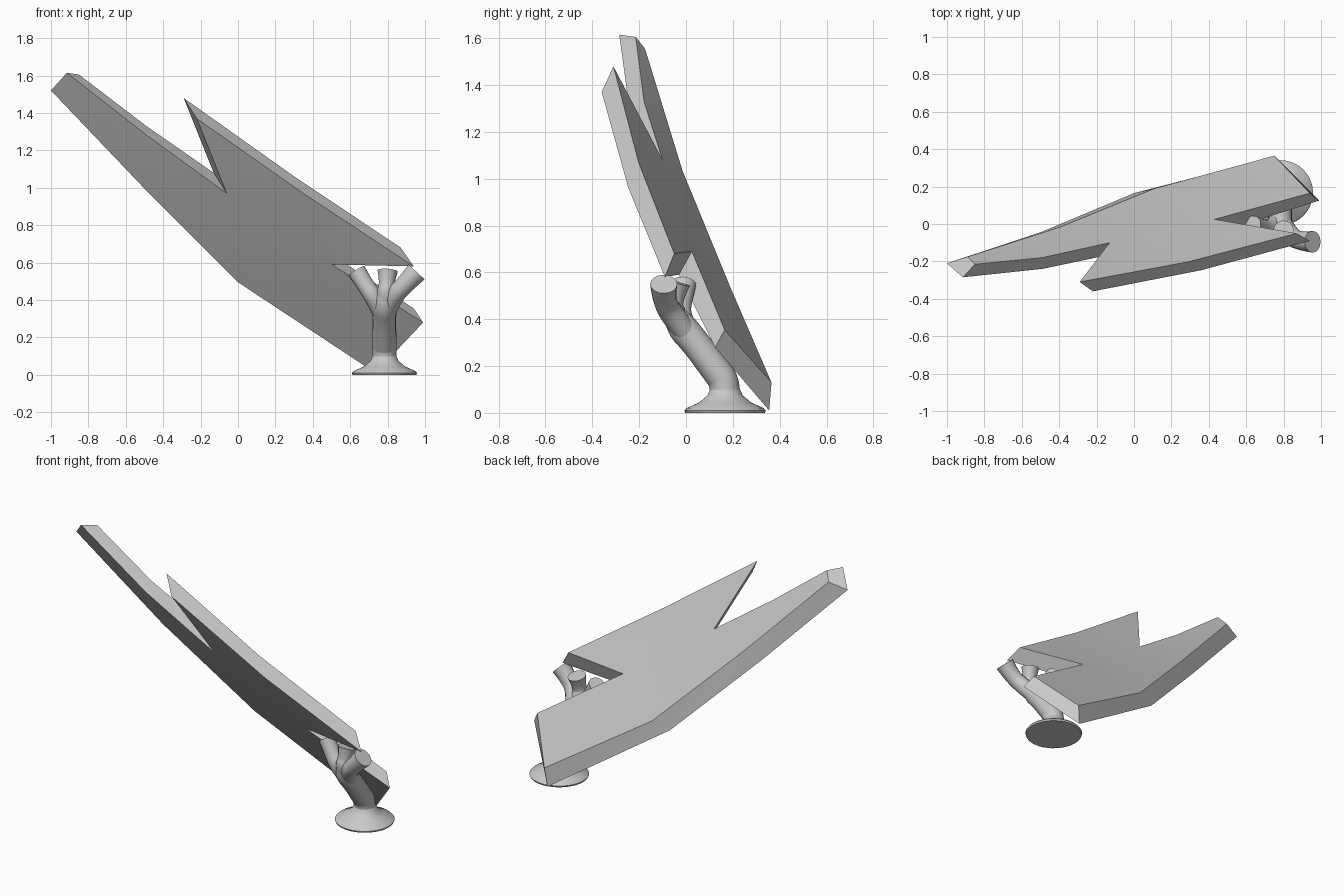
import bpy, bmesh, math
from mathutils import Vector

cube = bpy.data.objects.get("Cube")
if cube:
    bpy.data.objects.remove(cube, do_unlink=True)

grey = bpy.data.materials.new("plain_grey")
grey.use_nodes = True
grey.diffuse_color = (0.58, 0.58, 0.58, 1)
grey.node_tree.nodes["Principled BSDF"].inputs["Base Color"].default_value = (0.58, 0.58, 0.58, 1)


def finish(obj, angle):
    obj.data.materials.clear()
    obj.data.materials.append(grey)
    bpy.ops.object.select_all(action='DESELECT')
    obj.select_set(True)
    bpy.context.view_layer.objects.active = obj
    bpy.ops.object.shade_smooth_by_angle(angle=math.radians(angle))


def from_bmesh(name, bm, angle):
    bmesh.ops.recalc_face_normals(bm, faces=bm.faces[:])
    mesh = bpy.data.meshes.new(name)
    bm.to_mesh(mesh)
    bm.free()
    obj = bpy.data.objects.new(name, mesh)
    bpy.context.collection.objects.link(obj)
    finish(obj, angle)


# Notched board: each corner has a front and a back position
corners = {
    "wing_low": ((-1, -.21, 1.52), (-.89, -.175, 1.555)),
    "wing_high": ((-.915, -.285, 1.615), (-.85, -.215, 1.605)),
    "upper_notch": ((-.06, -.15, .97), (-.13, -.10, 1.08)),
    "peak": ((-.22, -.36, 1.37), (-.29, -.31, 1.48)),
    "right_high": ((.94, -.09, .58), (.87, -.05, .68)),
    "right_notch": ((.5, -.03, .59), (.43, .025, .69)),
    "right_low": ((.99, .125, .28), (.94, .165, .355)),
    "foot": ((.735, .355, .01), (.75, .365, .13)),
    "elbow": ((0, .165, .495), (.11, .19, .535)),
}
bow = Vector((0, -.022, -.012))
for name, a, b in (("top_mid", "peak", "right_high"),
                   ("wing_top_mid", "wing_high", "upper_notch"),
                   ("wing_low_mid", "wing_low", "elbow")):
    corners[name] = [(Vector(p) + Vector(q)) / 2 + bow for p, q in zip(corners[a], corners[b])]

outline = ["wing_low", "wing_high", "wing_top_mid", "upper_notch", "peak", "top_mid",
           "right_high", "right_notch", "right_low", "foot", "elbow", "wing_low_mid"]
panels = [("wing_low", "wing_high", "wing_top_mid", "wing_low_mid"),
          ("wing_low_mid", "wing_top_mid", "upper_notch", "elbow"),
          ("elbow", "upper_notch", "top_mid"), ("upper_notch", "peak", "top_mid"),
          ("elbow", "top_mid", "right_notch"), ("top_mid", "right_high", "right_notch"),
          ("elbow", "right_notch", "foot"), ("right_notch", "right_low", "foot")]
bm = bmesh.new()
verts = {n: [bm.verts.new(p) for p in corners[n]] for n in outline}
for panel in panels:
    for side in (0, 1):
        bm.faces.new([verts[n][side] for n in panel])
for a, b in zip(outline, outline[1:] + outline[:1]):
    bm.faces.new((verts[a][0], verts[b][0], verts[b][1], verts[a][1]))
from_bmesh("notched_board", bm, 28)

# Flared round base, turned from a profile
axis = Vector((.783, .167, 0))
profile = [(0, 0), (.17, 0), (.174, .01), (.165, .02), (.11, .045), (.075, .075), (.064, .1), (0, .1)]
bm = bmesh.new()
ring = [bm.verts.new(axis + Vector((r, 0, z))) for r, z in profile]
edges = [bm.edges.new(pair) for pair in zip(ring, ring[1:])]
bmesh.ops.spin(bm, geom=ring + edges, cent=axis, axis=(0, 0, 1), angle=math.tau, steps=40)
bmesh.ops.remove_doubles(bm, verts=bm.verts[:], dist=.0005)
from_bmesh("round_base", bm, 40)


# Stem and fingers: tapered tubes given as points with radii
def tube(name, points):
    curve = bpy.data.curves.new(name, 'CURVE')
    curve.dimensions = '3D'
    curve.bevel_depth = 1
    curve.bevel_resolution = 6
    curve.use_fill_caps = True
    spline = curve.splines.new('NURBS')
    spline.points.add(len(points) - 1)
    for point, (x, y, z, r) in zip(spline.points, points):
        point.co = (x, y, z, 1)
        point.radius = r
    spline.order_u = 3
    spline.use_endpoint_u = True
    spline.resolution_u = 8
    obj = bpy.data.objects.new(name, curve)
    bpy.context.collection.objects.link(obj)
    bpy.ops.object.select_all(action='DESELECT')
    obj.select_set(True)
    bpy.context.view_layer.objects.active = obj
    bpy.ops.object.convert(target='MESH')
    finish(bpy.context.view_layer.objects.active, 40)


tube("stem", [(.783, .167, .07, .064), (.783, .167, .13, .064), (.783, .13, .18, .064),
              (.783, .04, .3, .062), (.783, -.03, .38, .066), (.785, -.05, .43, .045)])
tube("right_finger", [(.77, .01, .33, .05), (.73, -.03, .41, .05),
                      (.68, -.02, .48, .045), (.635, -.005, .555, .05)])
tube("middle_finger", [(.785, -.02, .36, .05), (.79, -.06, .44, .05),
                       (.795, -.05, .49, .038), (.8, -.035, .555, .055)])
tube("left_finger", [(.79, .01, .33, .05), (.83, -.06, .42, .052),
                     (.89, -.095, .48, .048), (.955, -.095, .55, .058)])
